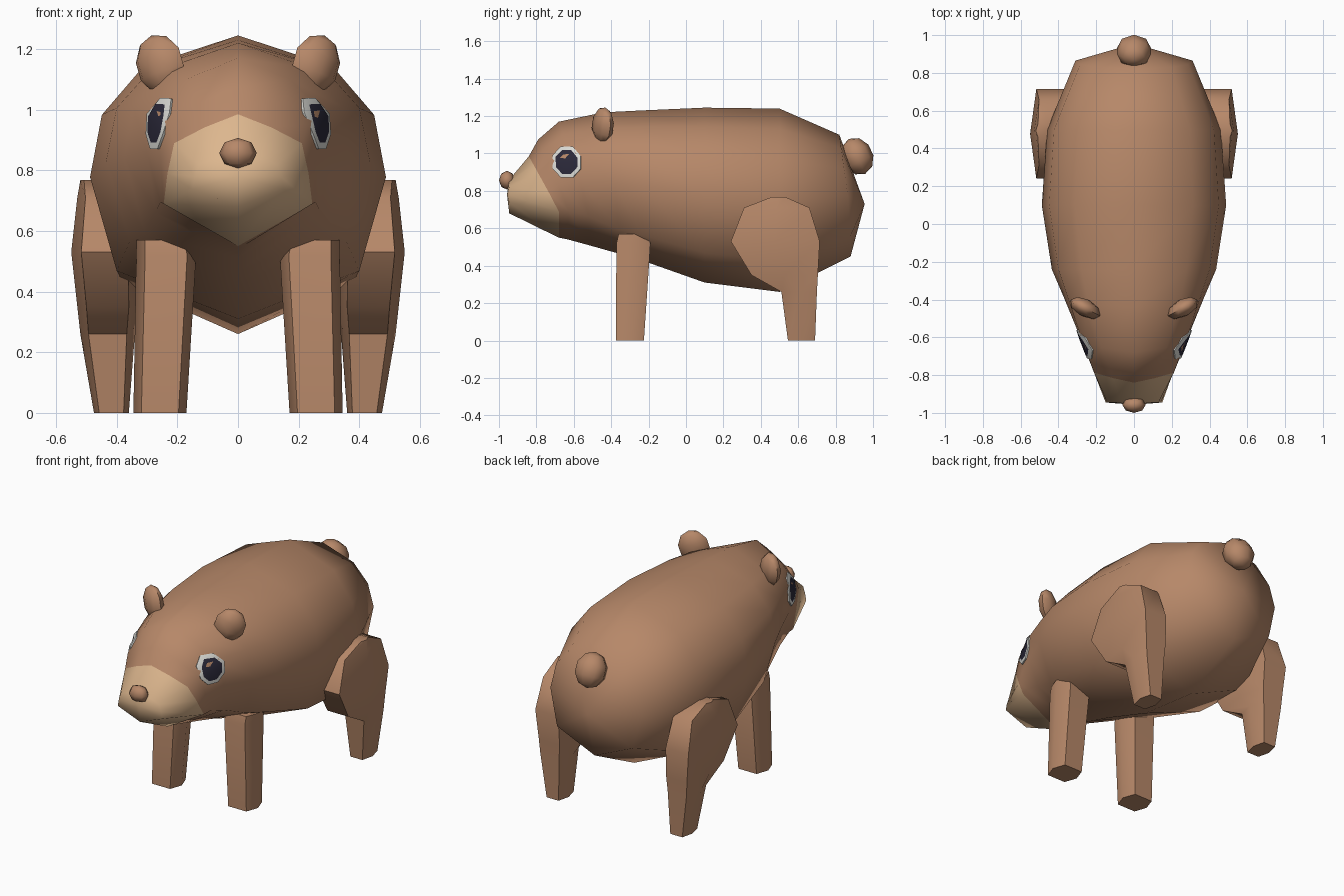
import bpy, bmesh, math
from mathutils import Matrix, Vector
from mathutils.bvhtree import BVHTree

if "Cube" in bpy.data.objects:
    bpy.data.objects.remove(bpy.data.objects["Cube"])


def material(name, rgb):
    m = bpy.data.materials.new(name)
    m.diffuse_color = (*rgb, 1)
    m.use_nodes = True
    m.node_tree.nodes["Principled BSDF"].inputs["Base Color"].default_value = m.diffuse_color
    return m


FUR = material("brown_fur", (0.47, 0.245, 0.14))
TAN = material("tan_muzzle", (0.72, 0.47, 0.27))
WHITE = material("eye_white", (0.72, 0.72, 0.68))
DARK = material("pupil_dark", (0.024, 0.022, 0.042))


def finish(name, bm, mats, angle, normals=True):
    if normals:
        bmesh.ops.recalc_face_normals(bm, faces=bm.faces)
    me = bpy.data.meshes.new(name)
    bm.to_mesh(me)
    bm.free()
    ob = bpy.data.objects.new(name, me)
    bpy.context.collection.objects.link(ob)
    for m in mats:
        me.materials.append(m)
    bpy.ops.object.select_all(action='DESELECT')
    ob.select_set(True)
    bpy.context.view_layer.objects.active = ob
    bpy.ops.object.shade_smooth_by_angle(angle=math.radians(angle))
    return ob


def loft(rings, start=None, end=None):
    """Bridge closed rings; close the ends with a fan point or a flat cap."""
    bm = bmesh.new()
    vs = [[bm.verts.new(p) for p in r] for r in rings]
    n = len(vs[0])
    bands = []
    for a, b in zip(vs, vs[1:]):
        bands.append([bm.faces.new((a[i], a[(i + 1) % n], b[(i + 1) % n], b[i])) for i in range(n)])
    caps = []
    for ring, tip in ((vs[0], start), (vs[-1], end)):
        if tip is None:
            caps.append([bm.faces.new(ring)])
        else:
            c = bm.verts.new(tip)
            caps.append([bm.faces.new((ring[i], ring[(i + 1) % n], c)) for i in range(n)])
    return bm, bands, caps


# Body: half cross-sections as (depth below top, width), for trunk and muzzle
TRUNK = [(0, 0), (.11, .64), (.28, .92), (.5, 1), (.83, .82), (1, 0)]
SNOUT = [(0, 0), (.1, .45), (.22, .86), (.45, .95), (.68, 1), (1, 0)]
# y top, z top, y bottom, z bottom, half width, muzzle blend
STATIONS = [
    (-.945, .86, -.945, .68, .15, 1),
    (-.84, .985, -.68, .55, .245, 1),
    (-.79, 1.075, -.63, .54, .265, .8),
    (-.68, 1.17, -.52, .51, .305, .4),
    (-.44, 1.22, -.36, .465, .375, 0),
    (-.24, 1.23, -.24, .43, .435, 0),
    (.1, 1.245, .1, .31, .488, 0),
    (.5, 1.24, .5, .26, .46, 0),
    (.82, 1.10, .88, .45, .31, 0),
]


def body_ring(yt, zt, yb, zb, w, k):
    half = []
    for (t0, w0), (t1, w1) in zip(TRUNK, SNOUT):
        t, f = t0 + (t1 - t0) * k, w0 + (w1 - w0) * k
        half.append((w * f, yt + (yb - yt) * min(1, 1.5 * t), zt + (zb - zt) * t))
    return half + [(-x, y, z) for x, y, z in half[-2:0:-1]]


bm, bands, caps = loft([body_ring(*s) for s in STATIONS], (0, -.957, .78), (0, .955, .73))
for f in bands[0] + caps[0]:
    f.material_index = 1
bmesh.ops.recalc_face_normals(bm, faces=bm.faces)
tree = BVHTree.FromBMesh(bm)
finish("body", bm, [FUR, TAN], 80)

# Legs: stacked six-sided rings (z, y min, y max, inner x, outer x)
HEX = [(1, 0), (.7, 1), (-.7, 1), (-1, 0), (-.7, -1), (.7, -1)]
HIND = [(0, .545, .69, .36, .475), (.26, .51, .70, .34, .52), (.35, .35, .705, .33, .53),
        (.53, .24, .715, .33, .55), (.71, .31, .66, .35, .53), (.768, .46, .53, .44, .52)]
FRONT = [(0, -.375, -.225, .17, .345), (.52, -.372, -.19, .138, .336), (.57, -.36, -.21, .15, .335)]


def leg(name, rows, side):
    rings = [[(side * ((a + b) / 2 + (b - a) / 2 * u), (c + d) / 2 + (d - c) / 2 * v, z) for u, v in HEX]
             for z, c, d, a, b in rows]
    finish(name, loft(rings)[0], [FUR], 50)


def blob(name, loc, size, seg, rings, rot=None):
    bm = bmesh.new()
    bmesh.ops.create_uvsphere(bm, u_segments=seg, v_segments=rings, radius=1)
    rot = rot or Matrix.Identity(4)
    bm.transform(Matrix.Translation(loc) @ rot @ Matrix.Diagonal((*size, 1)))
    finish(name, bm, [FUR], 60)


def eye(name, side):
    """Thin octagonal plate laid on the head: pupil disc inside a white rim."""
    def on_head(y, z, lift):
        hit = tree.ray_cast(Vector((side * 2, y, z)), Vector((-side, 0, 0)))
        return hit[0] + hit[1].normalized() * lift
    bm = bmesh.new()
    cy, cz = -.635, .952
    mid = bm.verts.new(on_head(cy, cz, .009))
    loops = []
    for ry, rz, lift in ((.062, .066, .009), (.081, .088, .008), (.081, .088, -.01)):
        loops.append([bm.verts.new(on_head(cy + ry * math.cos(a), cz + rz * math.sin(a), lift))
                      for a in [math.pi * (i + .5) / 4 for i in range(8)]])
    for i in range(8):
        j = (i + 1) % 8
        fs = [bm.faces.new((mid, loops[0][i], loops[0][j]))]
        fs[0].material_index = 1
        for a, b in zip(loops, loops[1:]):
            fs.append(bm.faces.new((a[i], b[i], b[j], a[j])))
        if side < 0:
            for f in fs:
                f.normal_flip()
    finish(name, bm, [WHITE, DARK], 40, normals=False)


for side, label in ((1, "left"), (-1, "right")):
    leg("hind_leg_" + label, HIND, side)
    leg("front_leg_" + label, FRONT, side)
    tilt = Matrix.Rotation(side * math.radians(28), 4, 'Z') @ Matrix.Rotation(side * math.radians(18), 4, 'Y')
    blob("ear_" + label, (side * .258, -.445, 1.15), (.088, .048, .1), 8, 5, tilt)
    eye("eye_" + label, side)

# Tail and nose
blob("tail", (0, .915, .985), (.096, .085, .103), 8, 5, Matrix.Rotation(math.radians(25), 4, 'X'))
blob("nose", (0, -.957, .857), (.062, .043, .05), 8, 4)
